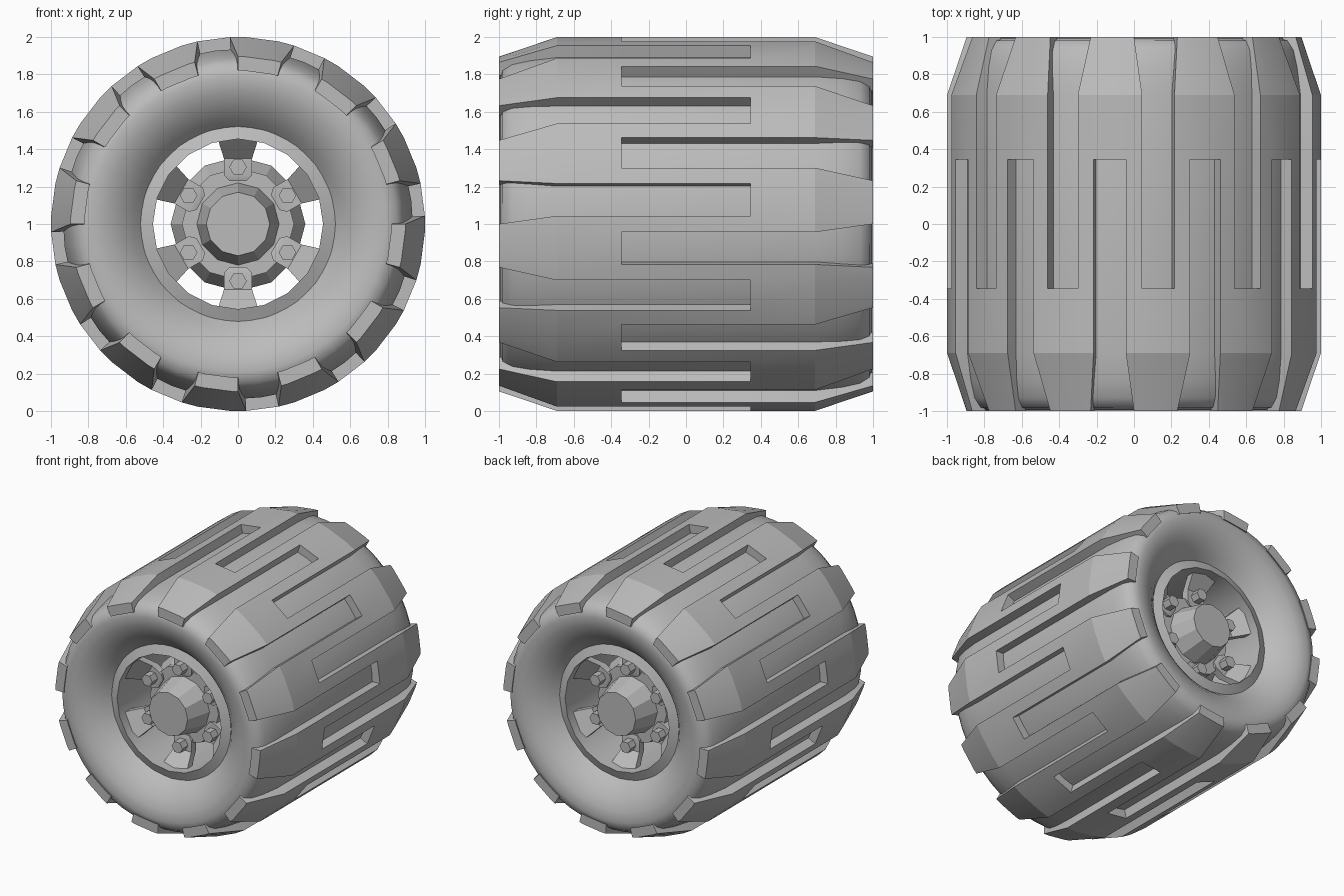
import bpy, bmesh, math
from math import sin, cos, radians, pi
from mathutils import Matrix

cube = bpy.data.objects.get("Cube")
if cube:
    bpy.data.objects.remove(cube)

grey = bpy.data.materials.new("plain_grey")
grey.use_nodes = True
GREY = (0.5, 0.5, 0.5, 1)
grey.diffuse_color = GREY
grey.node_tree.nodes["Principled BSDF"].inputs["Base Color"].default_value = GREY


def polar(r, deg, y):
    """Point at a radius and angle around the axle, which runs along y."""
    return (r * cos(radians(deg)), y, r * sin(radians(deg)))


def finish(name, bm, angle, mirror=False):
    bmesh.ops.recalc_face_normals(bm, faces=bm.faces)
    mesh = bpy.data.meshes.new(name)
    bm.to_mesh(mesh)
    bm.free()
    ob = bpy.data.objects.new(name, mesh)
    bpy.context.collection.objects.link(ob)
    ob.location.z = 1
    mesh.materials.append(grey)
    if mirror:
        mod = ob.modifiers.new("both_sides", 'MIRROR')
        mod.use_axis = (False, True, False)
    bpy.ops.object.select_all(action='DESELECT')
    ob.select_set(True)
    bpy.context.view_layer.objects.active = ob
    bpy.ops.object.shade_smooth_by_angle(angle=radians(angle))
    return ob


def lathe(name, profile, sides, angle=35, mirror=False):
    """Turn a (radius, y) profile around the axle."""
    bm = bmesh.new()
    verts = [bm.verts.new((0, y, r)) for r, y in profile]
    edges = [bm.edges.new(pair) for pair in zip(verts, verts[1:])]
    bmesh.ops.spin(bm, geom=verts + edges, cent=(0, 0, 0), axis=(0, 1, 0),
                   angle=2 * pi, steps=sides)
    bmesh.ops.remove_doubles(bm, verts=bm.verts, dist=0.0005)
    return finish(name, bm, angle, mirror)


# Tyre body with bulging side walls
half = [(0.51, -0.82), (0.56, -0.88), (0.63, -0.94), (0.71, -0.98), (0.79, -0.995),
        (0.85, -0.98), (0.885, -0.93), (0.91, -0.84), (0.935, -0.69)]
lathe("tyre_body", half + [(r, -y) for r, y in reversed(half)], 48, 60)

# Tread shell: bars left standing between grooves cut in from either side
rows = [(-1, 0.895), (-0.69, 1), (-0.345, 1), (0.345, 1), (0.69, 1), (1, 0.895)]
steps = [2.5, 12.5, 17.5, 27.5]
angles = [30 * k + a for k in range(12) for a in steps]
bm = bmesh.new()
grid = []
for j, (y, r) in enumerate(rows):
    ring = []
    for i, a in enumerate(angles):
        # bars taper towards their outer ends
        if j == 0:
            a += (-2.5, 2.5, 0, 0)[i % 4]
        if j == len(rows) - 1:
            a += (0, 0, -2.5, 2.5)[i % 4]
        ring.append(bm.verts.new(polar(r, a, y)))
    grid.append(ring)
for j in range(len(rows) - 1):
    for i in range(len(angles)):
        front_groove = i % 4 == 0 and j < 3
        back_groove = i % 4 == 2 and j > 1
        if not (front_groove or back_groove):
            n = (i + 1) % len(angles)
            bm.faces.new((grid[j][i], grid[j][n], grid[j + 1][n], grid[j + 1][i]))
shell = bm.faces[:]
inner = bmesh.ops.extrude_face_region(bm, geom=shell, use_keep_orig=True)["geom"]
for v in inner:
    if isinstance(v, bmesh.types.BMVert):
        k = 1 - 0.075 / math.hypot(v.co.x, v.co.z)
        v.co.x *= k
        v.co.z *= k
bmesh.ops.delete(bm, geom=[v for v in bm.verts if not v.link_faces], context='VERTS')
finish("tread", bm, 15)

# Rim barrel with a sloped lip at each end
lathe("rim", [(0.53, -0.78), (0.53, -0.83), (0.455, -0.86), (0.455, 0.86),
              (0.53, 0.83), (0.53, 0.78)], 20, 30)

# Hub with a tapered cap on both sides
lathe("hub", [(0, -0.87), (0.17, -0.87), (0.22, -0.67), (0.3, -0.67),
              (0.3, -0.62), (0.36, -0.5), (0.36, 0)], 12, 25, True)

# Dished spokes, flaring out to the rim
stations = [(0.23, 0.045, -0.68), (0.26, 0.075, -0.69), (0.35, 0.075, -0.69),
            (0.46, 0.11, -0.8)]
bm = bmesh.new()
for k in range(6):
    turn = Matrix.Rotation(radians(60 * k), 4, 'Y')
    loops = [[bm.verts.new(turn @ Matrix.Translation(p).to_translation())
              for p in ((-w, y, r), (w, y, r), (w, y + 0.06, r), (-w, y + 0.06, r))]
             for r, w, y in stations]
    for a, b in zip(loops, loops[1:]):
        for i in range(4):
            n = (i + 1) % 4
            bm.faces.new((a[i], a[n], b[n], b[i]))
    bm.faces.new(loops[0])
    bm.faces.new(loops[-1])
finish("spokes", bm, 20, True)

# Hexagonal wheel bolts
bm = bmesh.new()
for k in range(6):
    place = (Matrix.Rotation(radians(60 * k), 4, 'Y')
             @ Matrix.Translation((0, -0.715, 0.305))
             @ Matrix.Rotation(radians(90), 4, 'X')
             @ Matrix.Rotation(radians(30), 4, 'Z'))
    bmesh.ops.create_cone(bm, cap_ends=True, segments=6, radius1=0.047,
                          radius2=0.047, depth=0.09, matrix=place)
finish("wheel_bolts", bm, 20, True)
